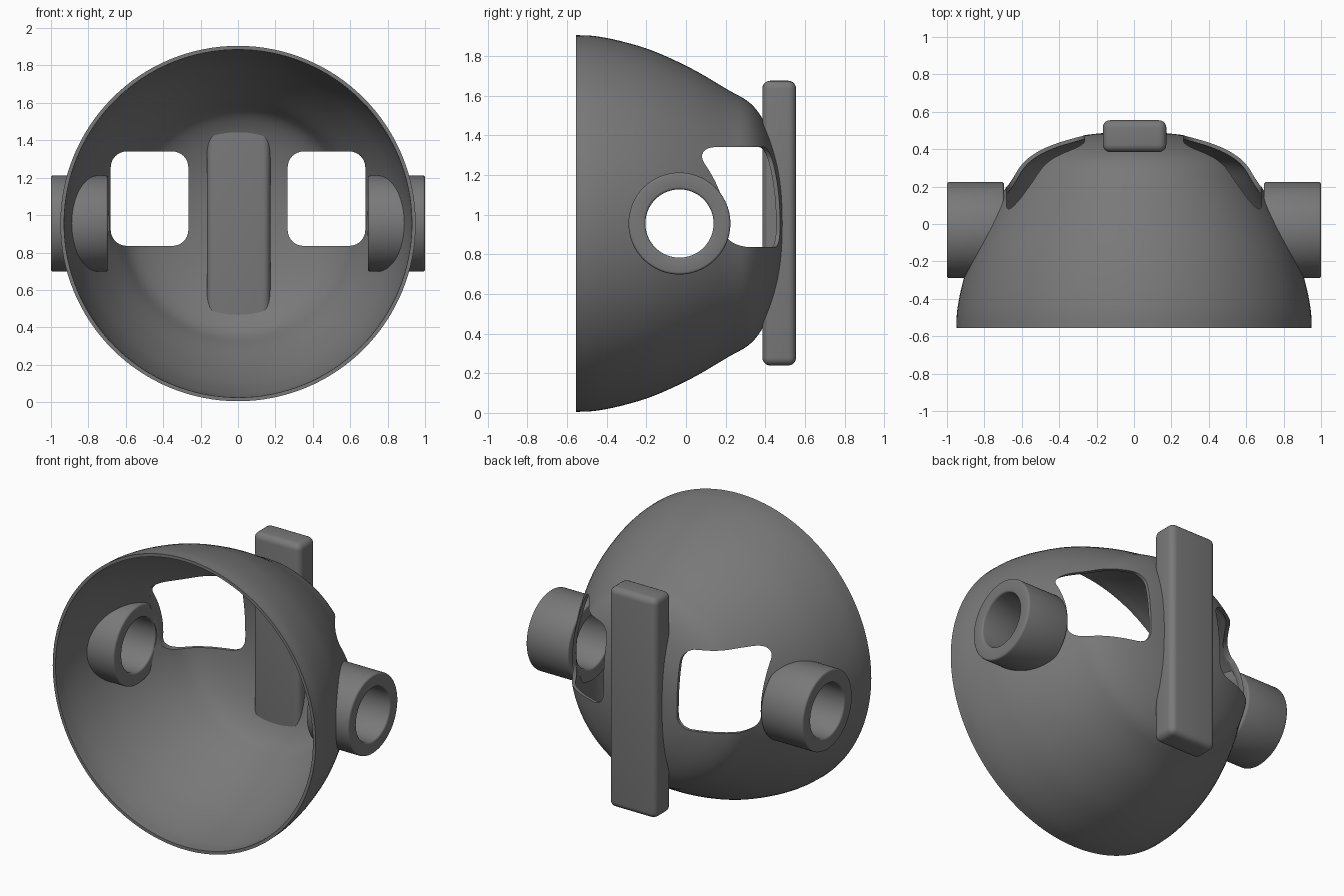
import bpy, bmesh, math
from mathutils import Matrix, Vector

cube = bpy.data.objects.get("Cube")
if cube:
    bpy.data.objects.remove(cube, do_unlink=True)

MID = 0.955    # height of the shell axis
WALL = 0.02    # shell thickness

grey = bpy.data.materials.new("dark_grey")
grey.use_nodes = True
colour = (0.19, 0.19, 0.19, 1)
grey.diffuse_color = colour
grey.node_tree.nodes["Principled BSDF"].inputs["Base Color"].default_value = colour


def finish(name, bm):
    bmesh.ops.recalc_face_normals(bm, faces=bm.faces)
    mesh = bpy.data.meshes.new(name)
    bm.to_mesh(mesh)
    bm.free()
    mesh.materials.append(grey)
    obj = bpy.data.objects.new(name, mesh)
    bpy.context.collection.objects.link(obj)
    return obj


def lathe(name, profile, matrix, steps=96):
    """Spin a closed (radius, height) outline about z, then place it."""
    bm = bmesh.new()
    verts = [bm.verts.new((r, 0, h)) for r, h in profile]
    edges = [bm.edges.new((a, b)) for a, b in zip(verts, verts[1:] + verts[:1])]
    bmesh.ops.spin(bm, geom=verts + edges, cent=(0, 0, 0), axis=(0, 0, 1),
                   angle=math.tau, steps=steps)
    bmesh.ops.remove_doubles(bm, verts=bm.verts, dist=1e-4)
    bmesh.ops.transform(bm, matrix=matrix, verts=bm.verts)
    return finish(name, bm)


def block(name, size, centre):
    bm = bmesh.new()
    bmesh.ops.create_cube(bm, size=1, matrix=Matrix.Translation(centre)
                          @ Matrix.Diagonal((*size, 1)))
    return bm


def smooth_path(pts, n=5):
    """Catmull-Rom curve through the points."""
    p = [2 * pts[0] - pts[1]] + pts + [2 * pts[-1] - pts[-2]]
    out = []
    for a, b, c, d in zip(p, p[1:], p[2:], p[3:]):
        for i in range(n):
            t = i / n
            out.append(0.5 * (2 * b + (c - a) * t + (2 * a - 5 * b + 4 * c - d) * t * t
                              + (3 * b - a - 3 * c + d) * t ** 3))
    return out + [pts[-1]]


def apply_modifiers(obj):
    bpy.ops.object.select_all(action='DESELECT')
    obj.select_set(True)
    bpy.context.view_layer.objects.active = obj
    for mod in list(obj.modifiers):
        bpy.ops.object.modifier_apply(modifier=mod.name)
    bpy.ops.object.shade_smooth_by_angle(angle=math.radians(35))


def bevel(obj, width, segments):
    mod = obj.modifiers.new("bevel", 'BEVEL')
    mod.width, mod.segments, mod.limit_method = width, segments, 'ANGLE'


# Shell: domed bowl, open to the front
outer = smooth_path([Vector(p) for p in (
    (0, 0.492), (0.14, 0.488), (0.28, 0.472), (0.41, 0.438), (0.525, 0.388),
    (0.61, 0.32), (0.675, 0.21), (0.78, 0.03), (0.87, -0.165),
    (0.92, -0.33), (0.945, -0.46), (0.95, -0.555))])
inner = []
for i, p in enumerate(outer):
    t = (outer[min(i + 1, len(outer) - 1)] - outer[max(i - 1, 0)]).normalized()
    inner.append(p + Vector((t.y, -t.x)) * WALL)
inner[0].x = 0
inner[-1].y = outer[-1].y
to_back = Matrix.Translation((0, 0, MID)) @ Matrix.Rotation(-math.pi / 2, 4, 'X')
shell = lathe("shell", outer + inner[::-1], to_back, 128)

# Side tubes, with matching bores through the shell
cutters = []
for side, sx in (("left", 1), ("right", -1)):
    place = (Matrix.Translation((0, -0.033, MID))
             @ Matrix.Rotation(sx * math.pi / 2, 4, 'Y'))
    tube = lathe(side + "_tube", [(0.172, 0.695), (0.257, 0.695),
                                  (0.257, 1.0), (0.172, 1.0)], place)
    bevel(tube, 0.012, 3)
    apply_modifiers(tube)
    cutters.append(lathe(side + "_bore_cutter", [(0, 0.4), (0.18, 0.4),
                                                 (0.18, 1.2), (0, 1.2)], place))

    # Rounded window opening in the back of the shell
    bm = block("window", (0.415, 1.0, 0.505), (sx * 0.473, 0.45, 1.088))
    rim = [e for e in bm.edges
           if abs((e.verts[0].co - e.verts[1].co).normalized().y) > 0.9]
    bmesh.ops.bevel(bm, geom=rim, offset=0.085, segments=8, profile=0.5,
                    affect='EDGES')
    cutters.append(finish(side + "_window_cutter", bm))

for cutter in cutters:
    cutter.hide_render = True
    mod = shell.modifiers.new("cut", 'BOOLEAN')
    mod.operation, mod.solver, mod.object = 'DIFFERENCE', 'EXACT', cutter
apply_modifiers(shell)
for cutter in cutters:
    bpy.data.objects.remove(cutter, do_unlink=True)

# Upright bar across the back
bar = finish("back_bar", block("bar", (0.34, 0.17, 1.436), (0.003, 0.47, 0.957)))
bevel(bar, 0.04, 5)
apply_modifiers(bar)
